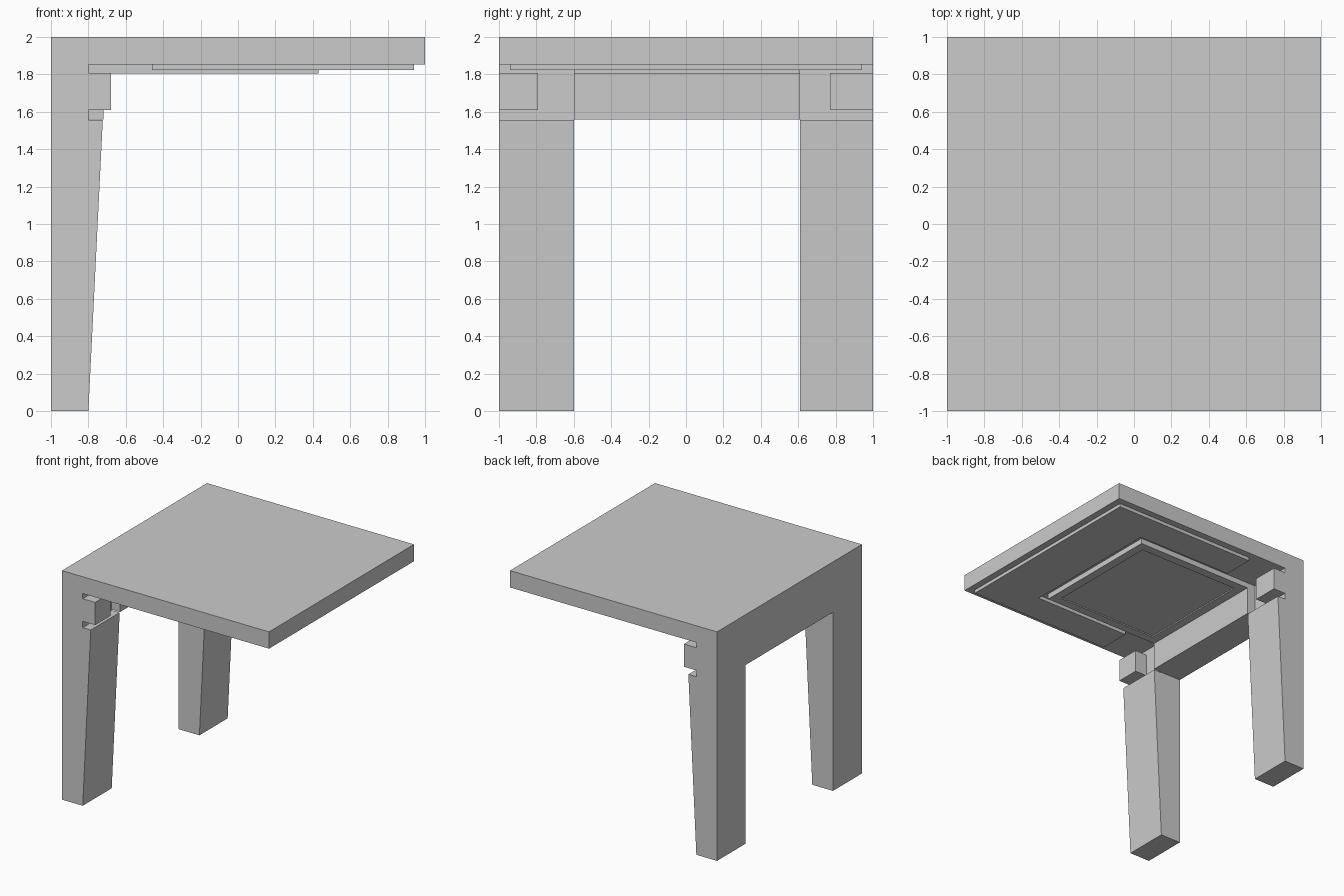
import bpy, bmesh

if "Cube" in bpy.data.objects:
    bpy.data.objects.remove(bpy.data.objects["Cube"])


def prism(name, profile, axis, lo, hi):
    """Extrude a 2D profile: axis 'y' takes (x, z) points, axis 'z' takes (x, y) points."""
    bm = bmesh.new()
    place = (lambda p, d: (p[0], d, p[1])) if axis == 'y' else (lambda p, d: (p[0], p[1], d))
    face = bm.faces.new([bm.verts.new(place(p, lo)) for p in profile])
    ext = bmesh.ops.extrude_face_region(bm, geom=[face])
    move = (0, hi - lo, 0) if axis == 'y' else (0, 0, hi - lo)
    bmesh.ops.translate(bm, vec=move,
                        verts=[g for g in ext['geom'] if isinstance(g, bmesh.types.BMVert)])
    bmesh.ops.recalc_face_normals(bm, faces=bm.faces)
    me = bpy.data.meshes.new(name)
    bm.to_mesh(me)
    bm.free()
    ob = bpy.data.objects.new(name, me)
    bpy.context.collection.objects.link(ob)
    return ob


def box(name, x0, x1, y0, y1, z0, z1):
    return prism(name, [(x0, y0), (x1, y0), (x1, y1), (x0, y1)], 'z', z0, z1)


# Table top
box("table_top", -1, 1, -1, 1, 1.853, 2)

# Tapered legs, each with a stepped upper post and a corner block
leg = [(-1, 0), (-0.8, 0), (-0.723, 1.555), (-0.8, 1.555), (-0.8, 1.853), (-1, 1.853)]
for side, y0, y1, b0, b1 in (("front", -1, -0.6, -1, -0.79), ("back", 0.61, 1, 0.77, 1)):
    prism(side + "_leg", leg, 'y', y0, y1)
    box(side + "_corner_block", -0.8, -0.68, b0, b1, 1.61, 1.808)

# Apron joining the two legs
box("apron", -1, -0.72, -0.6, 0.61, 1.56, 1.853)

# U-shaped raised border under the top
border = [(-0.46, -0.94), (0.94, -0.94), (0.94, 0.94), (-0.46, 0.94),
          (-0.46, 0.66), (0.48, 0.66), (0.48, -0.66), (-0.46, -0.66)]
prism("underside_border", border, 'z', 1.823, 1.853)

# Centre panel under the top, with a shallow recess in its lower face
panel = box("underside_panel", -0.72, 0.43, -0.6, 0.61, 1.805, 1.853)
bm = bmesh.new()
bm.from_mesh(panel.data)
bottom = min(bm.faces, key=lambda f: f.calc_center_median().z)
bmesh.ops.inset_region(bm, faces=[bottom], thickness=0.11)
bmesh.ops.inset_region(bm, faces=[bottom], thickness=0.001, depth=-0.01)
bm.to_mesh(panel.data)
bm.free()
